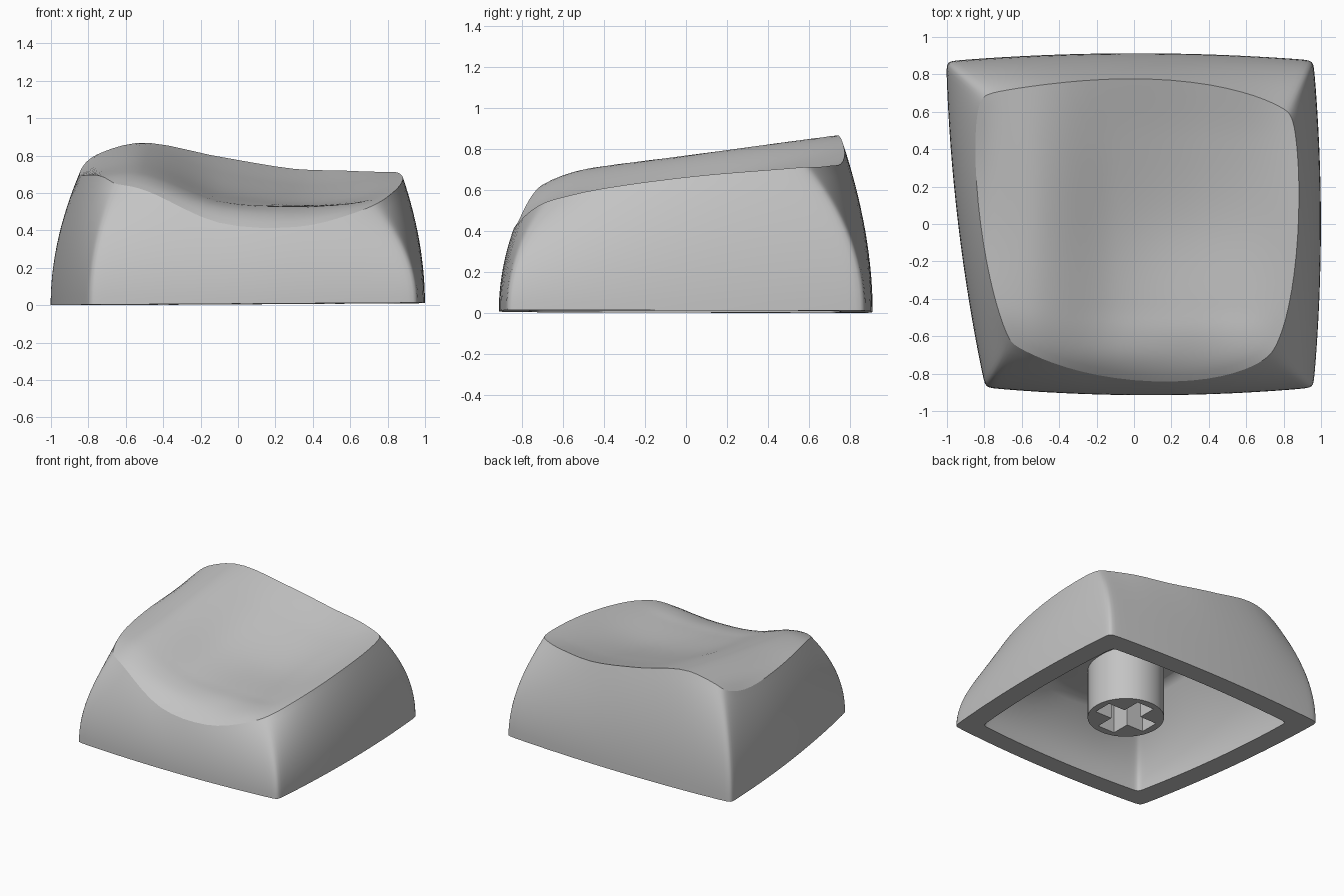
import bpy, bmesh, math
from mathutils import Vector

if "Cube" in bpy.data.objects:
    bpy.data.objects.remove(bpy.data.objects["Cube"], do_unlink=True)

grey = bpy.data.materials.new("plain grey")
grey.use_nodes = True
GREY = (0.55, 0.55, 0.55, 1)
grey.diffuse_color = GREY
grey.node_tree.nodes["Principled BSDF"].inputs["Base Color"].default_value = GREY

PER_SIDE = 24
CENTRE = Vector((0.05, -0.02))

# Sculpted top: heights at x stations, one row per y station
XS = [-0.9, -0.75, -0.5, -0.1, 0.3, 0.6, 0.9]
ROWS = {
    -0.86: [0.33, 0.40, 0.45, 0.405, 0.40, 0.41, 0.42],
    -0.79: [0.44, 0.51, 0.555, 0.47, 0.452, 0.475, 0.50],
    -0.70: [0.52, 0.59, 0.625, 0.522, 0.495, 0.52, 0.555],
    -0.58: [0.59, 0.65, 0.675, 0.55, 0.525, 0.542, 0.59],
    -0.45: [0.635, 0.685, 0.704, 0.562, 0.532, 0.546, 0.62],
    0.0: [0.65, 0.725, 0.765, 0.615, 0.555, 0.575, 0.67],
    0.45: [0.655, 0.775, 0.828, 0.71, 0.645, 0.655, 0.708],
    0.80: [0.72, 0.82, 0.876, 0.80, 0.74, 0.745, 0.74],
}
YS = list(ROWS)


def smooth_lookup(xs, vals, x):
    """Cubic interpolation through uneven stations."""
    x = min(max(x, xs[0]), xs[-1])
    last = len(xs) - 1
    i = max(k for k in range(last) if xs[k] <= x)

    def slope(k):
        a, b = max(k - 1, 0), min(k + 1, last)
        return (vals[b] - vals[a]) / (xs[b] - xs[a])

    h = xs[i + 1] - xs[i]
    t = (x - xs[i]) / h
    return ((2*t**3 - 3*t*t + 1) * vals[i] + (t**3 - 2*t*t + t) * h * slope(i)
            + (3*t*t - 2*t**3) * vals[i + 1] + (t**3 - t*t) * h * slope(i + 1))


def height(p):
    return smooth_lookup(YS, [smooth_lookup(XS, ROWS[y], p.x) for y in YS], p.y)


def eased():
    """Side parameters, denser toward the corners."""
    return [0.5 - 0.5 * math.cos(math.pi * k / PER_SIDE) for k in range(PER_SIDE)]


def relax(loop, times):
    for _ in range(times):
        loop = [(loop[i - 1] + 2 * p + loop[(i + 1) % len(loop)]) / 4
                for i, p in enumerate(loop)]
    return loop


def base_outline():
    corners = [Vector(c) for c in
               [(0.959, -0.875), (0.959, 0.875), (-1.004, 0.87), (-0.795, -0.875)]]
    loop = []
    for i, a in enumerate(corners):
        b = corners[(i + 1) % 4]
        d = (b - a).normalized()
        out = Vector((d.y, -d.x))
        loop += [a.lerp(b, t) + out * 0.042 * (1 - (2*t - 1)**2) for t in eased()]
    return relax(loop, 5)


def rim_outline():
    # six points per side, each side starting at its corner
    pts = [Vector(p) for p in [
        (0.73, -0.70), (0.82, -0.52), (0.87, -0.25), (0.89, 0.05), (0.885, 0.3), (0.865, 0.5),
        (0.825, 0.6), (0.65, 0.695), (0.4, 0.76), (0.1, 0.792), (-0.25, 0.782), (-0.55, 0.735),
        (-0.8, 0.69), (-0.85, 0.55), (-0.857, 0.3), (-0.83, 0), (-0.78, -0.3), (-0.71, -0.52),
        (-0.65, -0.64), (-0.5, -0.72), (-0.3, -0.805), (0, -0.855), (0.3, -0.857), (0.55, -0.81)]]
    n = len(pts)
    loop = []
    for side in range(4):
        for e in eased():
            u = side * 6 + e * 6
            i, t = int(u), u - int(u)
            a, b, c, d = (pts[(i + k) % n] for k in (-1, 0, 1, 2))
            loop.append(b + (c - a) * t / 2 + (2*a - 5*b + 4*c - d) * t*t / 2
                        + (3*b - a - 3*c + d) * t**3 / 2)
    return relax(loop, 12)


def scaled(loop, s):
    return [CENTRE + (p - CENTRE) * s for p in loop]


def ring(bm, pts, zs):
    return [bm.verts.new((p.x, p.y, z)) for p, z in zip(pts, zs)]


def bridge(bm, a, b):
    n = len(a)
    for i in range(n):
        j = (i + 1) % n
        bm.faces.new((a[i], a[j], b[j], b[i]))


def mark_sharp(bm, loop):
    for i, v in enumerate(loop):
        bm.edges.get((loop[i - 1], v)).smooth = False


def wall_and_roof(bm, base, rim, drop, rows, rings):
    """Bulging wall up to the rim, then the sculpted roof; returns base and rim rings."""
    base_z = [max(0, 0.006 + 0.006 * p.x - 0.002 * p.y) for p in base]
    rim_z = [height(p) - drop for p in rim]
    first = prev = ring(bm, base, base_z)
    for k in range(1, rows + 1):
        t = k / rows
        cur = ring(bm, [a.lerp(b, t * t) for a, b in zip(base, rim)],
                   [a + (b - a) * t for a, b in zip(base_z, rim_z)])
        bridge(bm, prev, cur)
        prev = cur
    edge = prev
    for k in range(1, rings):
        pts = scaled(rim, 1 - k / rings)
        cur = ring(bm, pts, [height(p) - drop for p in pts])
        bridge(bm, prev, cur)
        prev = cur
    tip = bm.verts.new((CENTRE.x, CENTRE.y, height(CENTRE) - drop))
    for i, v in enumerate(prev):
        bm.faces.new((prev[i - 1], v, tip))
    return first, edge


def finish(bm, name):
    bmesh.ops.recalc_face_normals(bm, faces=bm.faces)
    for f in bm.faces:
        f.smooth = True
    mesh = bpy.data.meshes.new(name)
    bm.to_mesh(mesh)
    bm.free()
    mesh.materials.append(grey)
    obj = bpy.data.objects.new(name, mesh)
    bpy.context.collection.objects.link(obj)
    return obj


# Hollow cap: outer skin, domed inner cavity and flat bottom lip
bm = bmesh.new()
base, rim = base_outline(), rim_outline()
outer, edge = wall_and_roof(bm, base, rim, 0, 14, 22)
inner, _ = wall_and_roof(bm, scaled(base, 0.835), scaled(rim, 0.58), 0.115, 12, 10)
bridge(bm, outer, inner)
for loop in (outer, edge, inner):
    mark_sharp(bm, loop)
finish(bm, "key_cap")

# Round stem with a cross-shaped socket
RADIUS, ARM, HALF, LOW, HIGH = 0.277, 0.222, 0.075, 0.04, 0.52
STEM = Vector((0.06, -0.02))
corner = math.atan2(HALF, ARM)
quarter = sorted([k * math.pi / 24 for k in range(12)] + [corner, math.pi / 2 - corner])
angles = [q * math.pi / 2 + a for q in range(4) for a in quarter]


def cross_reach(a):
    c, s = abs(math.cos(a)) + 1e-9, abs(math.sin(a)) + 1e-9
    return max(min(ARM / c, HALF / s), min(HALF / c, ARM / s))


def polar(radius):
    return [STEM + Vector((math.cos(a), math.sin(a))) * radius(a) for a in angles]


bm = bmesh.new()
circle, cross = polar(lambda a: RADIUS), polar(cross_reach)
n = len(angles)
rings = [ring(bm, pts, [z] * n) for pts, z in
         ((circle, HIGH), (circle, LOW), (cross, LOW), (cross, HIGH - 0.08))]
for a, b in zip(rings, rings[1:]):
    bridge(bm, a, b)
bm.faces.new(rings[-1])
bm.faces.new(rings[0])
stem = finish(bm, "stem")
bpy.ops.object.select_all(action='DESELECT')
stem.select_set(True)
bpy.context.view_layer.objects.active = stem
bpy.ops.object.shade_smooth_by_angle(angle=math.radians(30))
